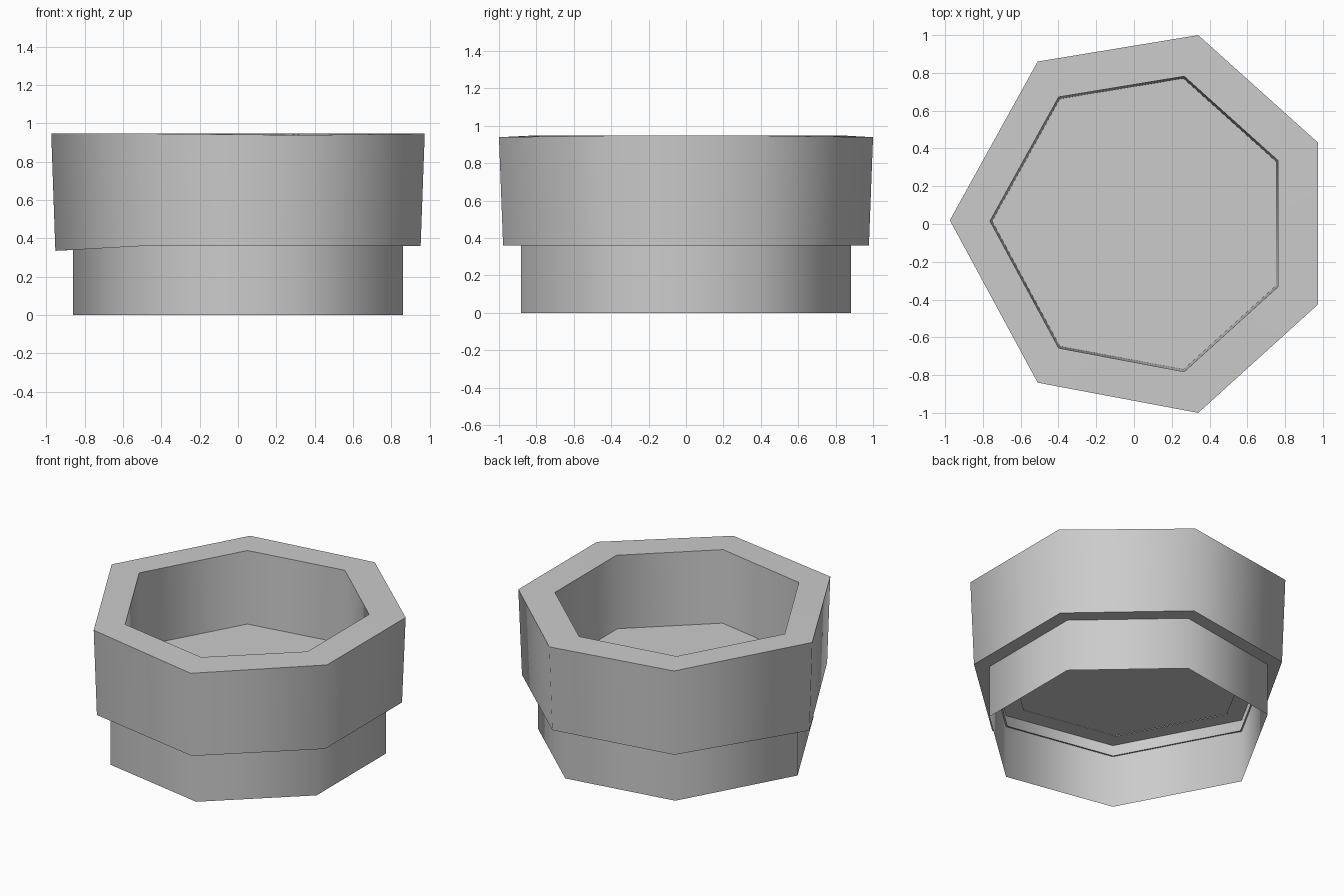
import bpy
import bmesh
import math

cube = bpy.data.objects.get("Cube")
if cube:
    bpy.data.objects.remove(cube, do_unlink=True)

# Single grey finish
grey = bpy.data.materials.new("grey")
grey.use_nodes = True
colour = (0.6, 0.6, 0.6, 1)
grey.diffuse_color = colour
grey.node_tree.nodes["Principled BSDF"].inputs["Base Color"].default_value = colour

# Slightly irregular seven-sided outline of the rim
OUTLINE = [(0.975, 0.43), (0.34, 1.0), (-0.51, 0.86), (-0.975, 0.02),
           (-0.51, -0.84), (0.34, -1.0), (0.975, -0.425)]
LOW_CORNER = 3          # corner whose lower edge dips
DROPPED_CORNERS = (1, 5)  # corners whose top edge is a touch lower


def loft(name, profile, cap_end, adjust=None):
    """Skin scaled copies of the outline; profile holds (scale, height)."""
    bm = bmesh.new()
    rings = []
    for level, (scale, z) in enumerate(profile):
        rings.append([bm.verts.new((x * scale, y * scale,
                                    z + (adjust(level, i) if adjust else 0)))
                      for i, (x, y) in enumerate(OUTLINE)])
    n = len(OUTLINE)
    for low, high in zip(rings, rings[1:]):
        for i in range(n):
            j = (i + 1) % n
            bm.faces.new((low[i], low[j], high[j], high[i]))
    if cap_end:
        bm.faces.new(rings[-1])
    mesh = bpy.data.meshes.new(name)
    bm.to_mesh(mesh)
    bm.free()
    mesh.materials.append(grey)
    obj = bpy.data.objects.new(name, mesh)
    bpy.context.collection.objects.link(obj)
    bpy.ops.object.select_all(action='DESELECT')
    obj.select_set(True)
    bpy.context.view_layer.objects.active = obj
    bpy.ops.object.shade_smooth_by_angle(angle=math.radians(65))
    return obj


def cup_unevenness(level, corner):
    if level == 1 and corner == LOW_CORNER:
        return -0.025
    if level == 2 and corner in DROPPED_CORNERS:
        return -0.008
    return 0


# Upper cup: underside ledge, outer wall, rim, inner wall and floor
loft("upper_cup", [(0.872, 0.36), (0.978, 0.36), (1.0, 0.947),
                   (0.782, 0.947), (0.77, 0.447)], True, cup_unevenness)

# Lower base: open skirt with an inward ledge below the cup floor
loft("lower_base", [(0.883, 0), (0.883, 0.44), (0.76, 0.44)], False)
